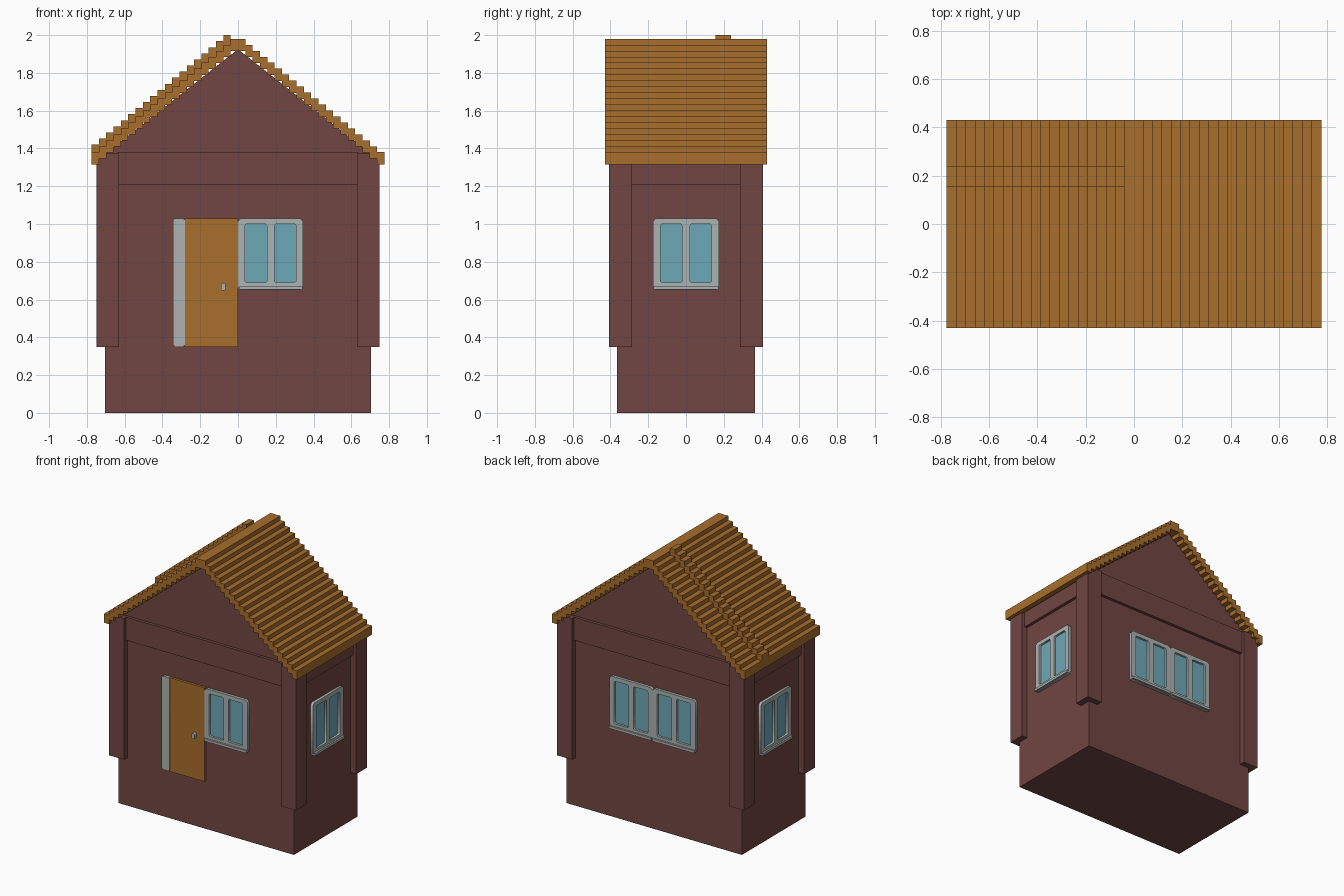
import bpy
import bmesh
from math import pi
from mathutils import Matrix

if "Cube" in bpy.data.objects:
    bpy.data.objects.remove(bpy.data.objects["Cube"], do_unlink=True)


def material(name, rgb):
    m = bpy.data.materials.new(name)
    m.use_nodes = True
    m.diffuse_color = (*rgb, 1)
    m.node_tree.nodes["Principled BSDF"].inputs["Base Color"].default_value = (*rgb, 1)
    return m


WALL = material("brown wall", (0.165, 0.061, 0.054))
ROOF = material("orange wood", (0.392, 0.156, 0.025))
FRAME = material("pale grey frame", (0.413, 0.456, 0.445))
GLASS = material("blue glass", (0.156, 0.392, 0.479))


def finish(name, bm, mat, matrix=None):
    if matrix:
        bm.transform(matrix)
    bmesh.ops.recalc_face_normals(bm, faces=bm.faces)
    me = bpy.data.meshes.new(name)
    bm.to_mesh(me)
    bm.free()
    me.materials.append(mat)
    ob = bpy.data.objects.new(name, me)
    bpy.context.collection.objects.link(ob)
    return ob


def box(name, x, y, z, mat, matrix=None):
    """Box from (min, max) pairs."""
    bm = bmesh.new()
    bmesh.ops.create_cube(bm, size=1)
    for v in bm.verts:
        v.co = [r[0] if c < 0 else r[1] for c, r in zip(v.co, (x, y, z))]
    return finish(name, bm, mat, matrix)


def extrude_profile(name, points, y0, y1, mat):
    """Extrude an (x, z) outline along y."""
    bm = bmesh.new()
    face = bm.faces.new([bm.verts.new((x, y0, z)) for x, z in points])
    new = bmesh.ops.extrude_face_region(bm, geom=[face])["geom"]
    bmesh.ops.translate(bm, vec=(0, y1 - y0, 0),
                        verts=[g for g in new if isinstance(g, bmesh.types.BMVert)])
    return finish(name, bm, mat)


def chamfered(x0, x1, z0, z1, c):
    return [(x0 + c, z0), (x1 - c, z0), (x1, z0 + c), (x1, z1 - c),
            (x1 - c, z1), (x0 + c, z1), (x0, z1 - c), (x0, z0 + c)]


def pierced_plate(name, outlines, depth, mat, matrix):
    """Flat plate with holes, standing in xz with its back on y = 0 and facing -y."""
    cu = bpy.data.curves.new(name, "CURVE")
    cu.dimensions = "2D"
    cu.fill_mode = "BOTH"
    cu.extrude = depth / 2
    for pts in outlines:
        sp = cu.splines.new("POLY")
        sp.points.add(len(pts) - 1)
        for p, (x, z) in zip(sp.points, pts):
            p.co = (x, z, 0, 1)
        sp.use_cyclic_u = True
    tmp = bpy.data.objects.new(name, cu)
    bpy.context.collection.objects.link(tmp)
    me = bpy.data.meshes.new_from_object(tmp.evaluated_get(bpy.context.evaluated_depsgraph_get()))
    bpy.data.objects.remove(tmp, do_unlink=True)
    bm = bmesh.new()
    bm.from_mesh(me)
    bpy.data.meshes.remove(me)
    bmesh.ops.remove_doubles(bm, verts=bm.verts, dist=1e-5)
    stand = Matrix.Translation((0, -depth / 2, 0)) @ Matrix.Rotation(pi / 2, 4, "X")
    return finish(name, bm, mat, matrix @ stand)


# Dimensions of the main walls
WX, WY, EAVE = 0.705, 0.365, 1.37
DOOR_BASE, WIN_BASE, OPEN_TOP = 0.35, 0.65, 1.03


def window(name, x0, x1, matrix):
    """Two-pane window with a projecting sill."""
    mid = (x0 + x1) / 2
    panes = [(mid - 0.135, mid - 0.02), (mid + 0.02, mid + 0.135)]
    outlines = [chamfered(x0, x1, WIN_BASE, OPEN_TOP, 0.015)]
    outlines += [chamfered(a, b, 0.69, 1.0, 0.007) for a, b in panes]
    pierced_plate(name + "_frame", outlines, 0.02, FRAME, matrix)
    for i, (a, b) in enumerate(panes):
        box(f"{name}_pane_{i + 1}", (a - 0.005, b + 0.005), (-0.004, 0.004),
            (0.685, 1.005), GLASS, matrix)
    box(name + "_sill", (x0 + 0.004, x1 - 0.004), (-0.032, 0), (0.652, 0.67), FRAME, matrix)


# Walls with gables
extrude_profile("walls", [(-WX, 0), (WX, 0), (WX, EAVE), (0, 1.925), (-WX, EAVE)],
                -WY, WY, WALL)

# Corner posts
for sx in (-1, 1):
    for sy in (-1, 1):
        box(f"corner_post_{'left' if sx > 0 else 'right'}_{'back' if sy > 0 else 'front'}",
            sorted((sx * 0.63, sx * 0.75)), sorted((sy * 0.285, sy * 0.407)),
            (0.35, 1.375), WALL)

# Beams between the posts
for s in (-1, 1):
    box("back_beam" if s > 0 else "front_beam", (-0.64, 0.64),
        sorted((s * 0.35, s * 0.387)), (1.21, 1.378), WALL)
    box("left_beam" if s > 0 else "right_beam", sorted((s * 0.69, s * 0.727)),
        (-0.3, 0.3), (1.21, 1.36), WALL)

# Stepped roof
STEPS, HALF = 20, 0.775
RUN, RISE = HALF / STEPS, 0.6 / (STEPS - 1)


def stairs(z, count, rise):
    """Stair outline climbing from the right-hand eave towards the ridge."""
    pts = []
    for i in range(count):
        pts += [(-HALF + i * RUN, z + i * rise), (-HALF + (i + 1) * RUN, z + i * rise)]
    return pts


def both_slopes(z):
    up = stairs(z, STEPS, RISE)[:-1]
    return up + [(-x, h) for x, h in reversed(up)]


extrude_profile("roof", both_slopes(1.38) + both_slopes(1.315)[::-1], -0.43, 0.43, ROOF)

# Raised strip on one slope
strip_rise = 0.58 / (STEPS - 2)
extrude_profile("roof_strip", stairs(1.42, STEPS - 1, strip_rise)
                + stairs(1.345, STEPS - 1, strip_rise)[::-1], 0.155, 0.237, ROOF)

# Windows on every side
front = Matrix.Translation((0, -WY, 0))
back = Matrix.Rotation(pi, 4, "Z") @ front
window("front_window", 0.0, 0.345, front)
window("back_window_left", -0.345, 0.0, back)
window("back_window_right", 0.0, 0.345, back)
for side, s in (("left", 1), ("right", -1)):
    turn = Matrix.Rotation(s * pi / 2, 4, "Z") @ Matrix.Translation((0, -WX, 0))
    window(side + "_window", -0.175, 0.175, turn)

# Door, its side frame and handle
box("door", (-0.282, 0), (-0.018, 0), (DOOR_BASE, OPEN_TOP), ROOF, front)
pierced_plate("door_frame", [chamfered(-0.345, -0.28, DOOR_BASE, OPEN_TOP, 0.012)],
              0.02, FRAME, front)
pierced_plate("door_handle", [chamfered(-0.09, -0.066, 0.648, 0.688, 0.005)],
              0.04, FRAME, front)
